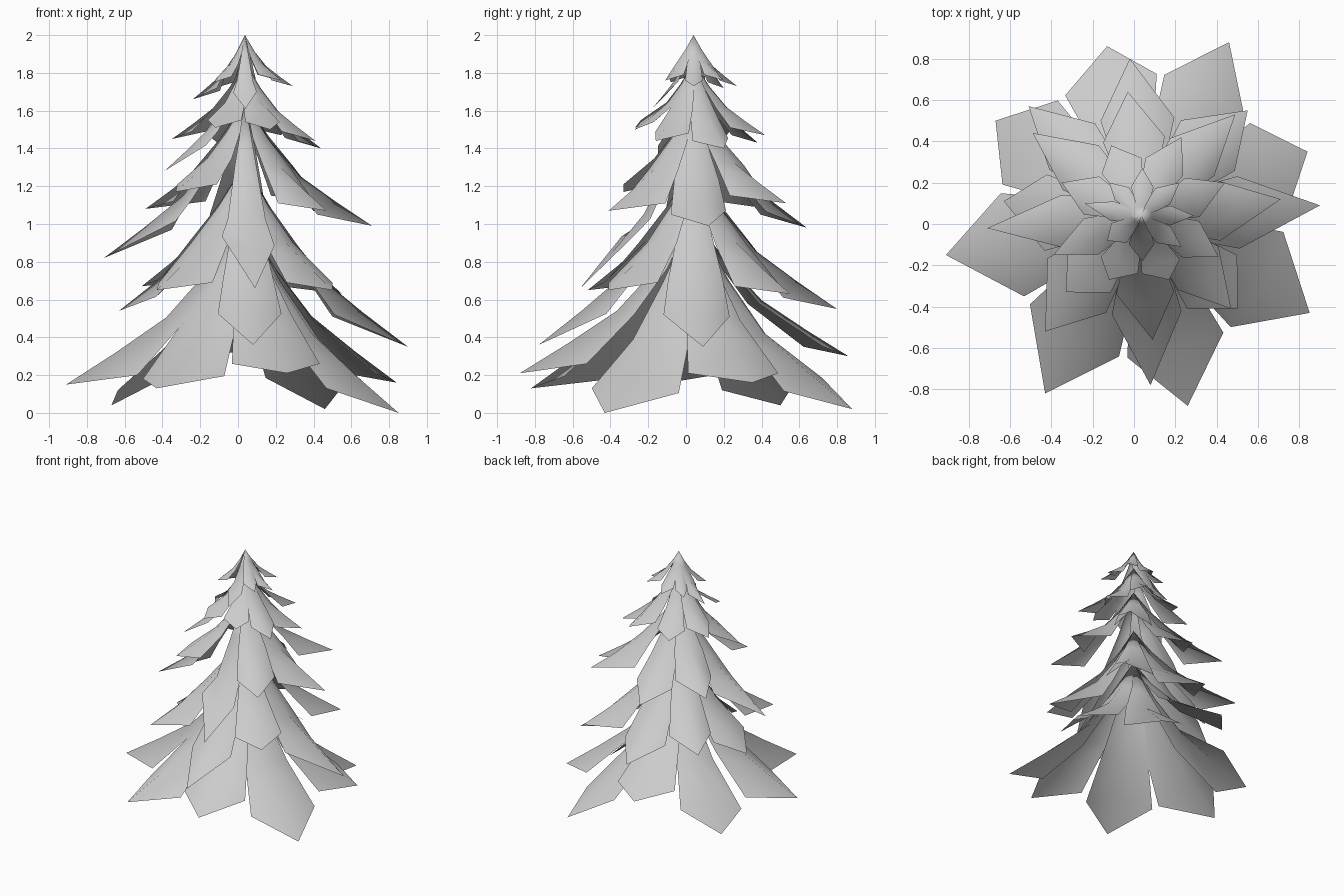
import bpy, bmesh
from math import atan2, cos, sin, tau
from mathutils import Vector

if "Cube" in bpy.data.objects:
    bpy.data.objects.remove(bpy.data.objects["Cube"])

AX = Vector((0.037, 0.04))  # trunk axis


def polar(angle, radius, z):
    return (AX.x + radius * cos(angle), AX.y + radius * sin(angle), z)


def leaf(bm, apex, apex_z, tip, angles, shoulder, shoulder_z):
    """One drooping branch: ridge line with lower side edges and a pointed tip."""
    mid = angles[1]
    reach = (Vector(tip[:2]) - AX).length
    h = apex_z - tip[2]
    prev = None
    # ridge position along reach, edge radius, share of sector, ridge and edge height
    for t, r, share, zr, ze in ((0.20, 0.20 * reach, 1.25, 0.68, 0.66),
                                (0.44, 0.42 * reach, 1.05, 0.395, 0.37),
                                (0.72, shoulder, 0.92, 0.19, None)):
        row = []
        for i, a in enumerate(angles):
            z = tip[2] + h * (zr if i == 1 else ze or 0)
            if i != 1 and ze is None:
                z = shoulder_z[i // 2]
            rr = t * reach if i == 1 else r
            row.append(bm.verts.new(polar(mid + (a - mid) * share, rr, z)))
        for i in (0, 1):
            if prev:
                bm.faces.new((prev[i], row[i], row[i + 1], prev[i + 1]))
            else:
                bm.faces.new((apex, row[i], row[i + 1]))
        prev = row
    end = bm.verts.new(tip)
    for i in (0, 1):
        bm.faces.new((prev[i], end, prev[i + 1]))


def tier(name, apex_z, shoulder, rise, tips):
    """A ring of branches; each fills the sector up to halfway to its neighbours."""
    bm = bmesh.new()
    apex = bm.verts.new((AX.x, AX.y, apex_z))
    ang = [atan2(t[1] - AX.y, t[0] - AX.x) for t in tips]
    n = len(tips)
    for i, tip in enumerate(tips):
        a, j = ang[i], (i + 1) % n
        before = a - ((a - ang[i - 1]) % tau) / 2
        after = a + ((ang[j] - a) % tau) / 2
        # shoulders sit just above the tip, or level with a higher neighbour
        sz = [max(tip[2] + rise, (tip[2] + tips[k][2]) / 2 + rise / 2) for k in (i - 1, j)]
        leaf(bm, apex, apex_z, tip, (before, a, after), shoulder, sz)
    for f in bm.faces:
        f.smooth = True
    me = bpy.data.meshes.new(name)
    bm.to_mesh(me)
    bm.free()
    bpy.context.collection.objects.link(bpy.data.objects.new(name, me))


# Branch tiers from the crown down, each with eight tips
tier("crown_branches", 2.0, 0.15, 0.03, [
    (0.29, 0.04, 1.73), (0.22, 0.20, 1.76), (0.04, 0.27, 1.73), (-0.12, 0.20, 1.72),
    (-0.24, 0.10, 1.66), (-0.13, -0.08, 1.75), (0.04, -0.18, 1.61), (0.23, -0.11, 1.76)])
tier("upper_branches", 1.86, 0.28, 0.04, [
    (0.44, 0.20, 1.40), (0.23, 0.42, 1.47), (-0.11, 0.38, 1.43), (-0.35, 0.20, 1.45),
    (-0.39, -0.15, 1.28), (-0.12, -0.27, 1.51), (0.17, -0.27, 1.50), (0.41, -0.16, 1.44)])
tier("middle_branches", 1.65, 0.40, 0.04, [
    (0.71, 0.12, 0.99), (0.49, 0.53, 1.11), (-0.03, 0.64, 0.98), (-0.49, 0.44, 1.08),
    (-0.71, -0.02, 0.82), (-0.33, -0.33, 1.17), (0.09, -0.56, 0.66), (0.47, -0.41, 1.07)])
tier("lower_branches", 1.32, 0.50, 0.04, [
    (0.90, 0.09, 0.35), (0.55, 0.55, 0.63), (-0.02, 0.80, 0.55), (-0.51, 0.57, 0.67),
    (-0.63, 0.11, 0.54), (-0.43, -0.52, 0.65), (0.08, -0.78, 0.36), (0.50, -0.41, 0.65)])
tier("bottom_branches", 1.05, 0.69, 0.05, [
    (0.84, 0.35, 0.16), (0.46, 0.88, 0.02), (-0.13, 0.86, 0.30), (-0.67, 0.50, 0.04),
    (-0.91, -0.15, 0.15), (-0.43, -0.82, 0.13), (0.26, -0.88, 0.21), (0.85, -0.43, 0.0)])
